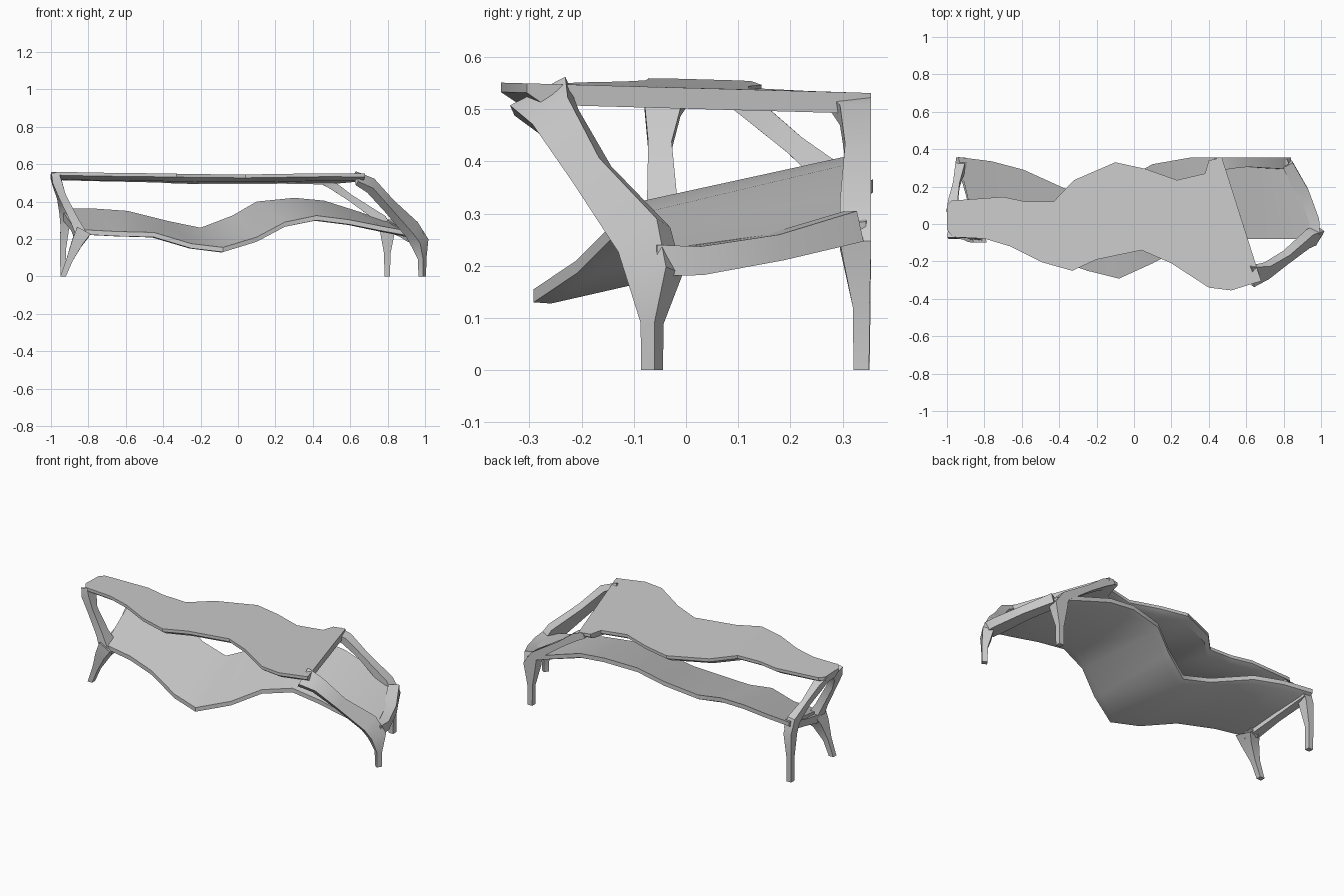
import bpy
import bmesh
import math
from mathutils import Vector


def finish(bm, name, angle=35):
    bmesh.ops.recalc_face_normals(bm, faces=bm.faces)
    mesh = bpy.data.meshes.new(name)
    bm.to_mesh(mesh)
    bm.free()
    ob = bpy.data.objects.new(name, mesh)
    bpy.context.collection.objects.link(ob)
    bpy.ops.object.select_all(action='DESELECT')
    ob.select_set(True)
    bpy.context.view_layer.objects.active = ob
    bpy.ops.object.shade_smooth_by_angle(angle=math.radians(angle))
    return ob


def loft(rings, name):
    """Skin a row of closed sections and cap both ends."""
    bm = bmesh.new()
    rows = [[bm.verts.new(p) for p in r] for r in rings]
    n = len(rows[0])
    for a, b in zip(rows, rows[1:]):
        for i in range(n):
            j = (i + 1) % n
            bm.faces.new((a[i], a[j], b[j], b[i]))
    bm.faces.new(rows[0])
    bm.faces.new(rows[-1])
    return finish(bm, name)


def ribbon(name, front, back, lip, depth, inset):
    """Thin wavy panel between two edges, with a chamfered underside."""
    rings = []
    for f, b in zip(front, back):
        f, b = Vector(f), Vector(b)
        d = (b - f).normalized() * inset
        down = Vector((0, 0, -1))
        rings.append([f, b, b + down * lip, b - d + down * depth,
                      f + d + down * depth, f + down * lip])
    return loft(rings, name)


def strut(name, pts, side):
    """Tapered bar: points are (x, y, z, width along side, thickness)."""
    pos = [Vector(p[:3]) for p in pts]
    rings = []
    for i, p in enumerate(pts):
        t = (pos[min(i + 1, len(pos) - 1)] - pos[max(i - 1, 0)]).normalized()
        if p[2] == 0:
            t = Vector((0, 0, 1))
        s = Vector(side)
        s = (s - t * s.dot(t)).normalized()
        u = t.cross(s)
        s, u = s * p[3] / 2, u * p[4] / 2
        rings.append([pos[i] + s + u, pos[i] - s + u, pos[i] - s - u, pos[i] + s - u])
    return loft(rings, name)


# Table top: wavy outline, nearly level
top_front = [(-1.0, -.03), (-.97, -.07), (-.8, -.078), (-.66, -.12), (-.49, -.205), (-.33, -.25),
             (-.2, -.19), (.04, -.14), (.2, -.21), (.4, -.34), (.52, -.355), (.68, -.305)]
top_back = [(-1.0, .1), (-.975, .125), (-.7, .145), (-.58, .12), (-.43, .12), (-.32, .235),
            (-.1, .33), (.06, .295), (.23, .235), (.38, .27), (.4, .34), (.47, .355)]


def top_z(x, y):
    return .541 - .028 * y + .017 * max(0, (-.3 - x) / .7)


ribbon("table_top",
       [(x, y, top_z(x, y)) for x, y in top_front],
       [(x, y, top_z(x, y)) for x, y in top_back], .018, .04, .035)

# Lower shelf: wave that dips in the middle and falls toward the front
shelf_front = [(-.84, -.07, .25), (-.65, -.1, .24), (-.45, -.18, .235), (-.25, -.25, .175),
               (-.08, -.292, .155), (.1, -.21, .21), (.25, -.13, .29), (.42, -.08, .325),
               (.6, -.08, .302), (.76, -.08, .27), (.88, -.08, .248), (.96, -.055, .23)]
shelf_back = [(-.94, .358, .365), (-.76, .335, .362), (-.59, .29, .35), (-.37, .19, .295),
              (-.2, .17, .26), (-.03, .25, .325), (.1, .32, .4), (.3, .355, .42),
              (.46, .355, .405), (.65, .355, .345), (.78, .35, .3), (.82, .345, .285)]
ribbon("lower_shelf", shelf_front, shelf_back, .025, .035, .035)

# Right end: sloping frame bars that turn down into legs
strut("front_right_leg", [(.985, -.065, 0, .03, .03), (.985, -.065, .09, .032, .032),
                          (.972, -.06, .18, .09, .06), (.93, -.08, .25, .1, .05),
                          (.81, -.18, .375, .07, .045), (.71, -.25, .485, .085, .045),
                          (.63, -.28, .525, .12, .025)], (.55, .83, 0))
strut("back_right_leg", [(.798, .336, 0, .03, .03), (.798, .336, .12, .032, .034),
                         (.8, .325, .24, .06, .08), (.77, .325, .305, .06, .05),
                         (.6, .33, .42, .05, .035), (.5, .325, .49, .06, .045),
                         (.44, .315, .515, .08, .03)], (0, 1, 0))
strut("right_cross_beam", [(.96, -.06, .21, .07, .06), (.95, .02, .21, .08, .055),
                           (.9, .17, .235, .07, .05), (.82, .32, .275, .06, .06)], (1, .4, 0))

# Left end: splayed front leg, straight back leg, two posts to the top
strut("front_left_leg", [(-.935, -.065, 0, .03, .03), (-.9, -.065, .09, .034, .035),
                         (-.86, -.06, .18, .075, .06), (-.83, -.045, .235, .11, .08)], (0, 1, 0))
strut("front_left_post", [(-.83, -.04, .21, .1, .06), (-.875, -.045, .3, .06, .045),
                          (-.94, -.05, .43, .045, .04), (-.965, -.045, .5, .07, .05),
                          (-.975, -.03, .54, .09, .04)], (0, 1, 0))
strut("back_left_leg", [(-.935, .337, 0, .03, .03), (-.935, .337, .15, .032, .034),
                        (-.925, .325, .28, .05, .06), (-.93, .3, .355, .05, .06),
                        (-.95, .21, .43, .035, .04), (-.967, .12, .505, .05, .045),
                        (-.972, .07, .535, .06, .03)], (1, 0, 0))
strut("left_cross_beam", [(-.84, -.06, .215, .06, .05), (-.87, .14, .265, .045, .04),
                          (-.92, .33, .335, .05, .05)], (1, 0, 0))
